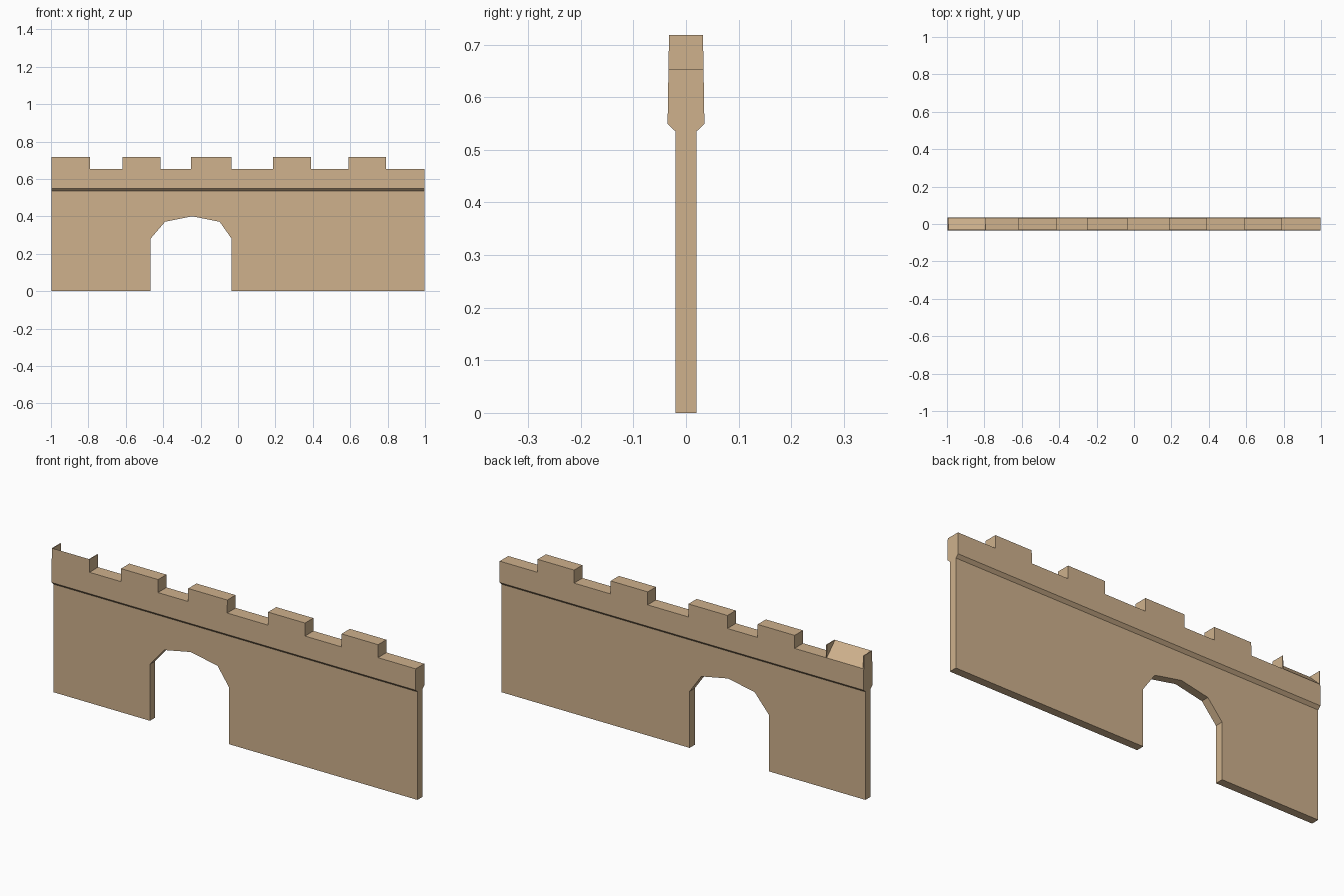
import bpy

if "Cube" in bpy.data.objects:
    bpy.data.objects.remove(bpy.data.objects["Cube"])

stone = bpy.data.materials.new("tan stone")
stone.diffuse_color = (0.62, 0.44, 0.265, 1)
stone.use_nodes = True
stone.node_tree.nodes["Principled BSDF"].inputs["Base Color"].default_value = stone.diffuse_color

L, R = -0.997, 0.997          # wall ends
PANEL_Y, LEDGE_Z0 = 0.02, 0.535
LEDGE_Z, SILL_Z, TOP_Z = 0.549, 0.654, 0.718


def make(name, verts, faces):
    mesh = bpy.data.meshes.new(name)
    mesh.from_pydata(verts, [], faces)
    mesh.materials.append(stone)
    obj = bpy.data.objects.new(name, mesh)
    bpy.context.collection.objects.link(obj)
    return obj


def parapet_y(z):
    """Half thickness of the parapet, tapering slightly upward."""
    return 0.035 - (z - LEDGE_Z) * 0.016


def slab(name, outline, half, skip=()):
    """Counter-clockwise x/z outline, thickened front to back; skip leaves edges open."""
    n = len(outline)
    verts = [(x, -half(z), z) for x, z in outline] + [(x, half(z), z) for x, z in outline]
    faces = [tuple(range(n)), tuple(range(2 * n - 1, n - 1, -1))]
    for i in range(n):
        if i not in skip:
            j = (i + 1) % n
            faces.append((i, i + n, j + n, j))
    return make(name, verts, faces)


# Lower wall with the faceted gateway arch
arch = [(-0.468, 0), (-0.468, 0.28), (-0.39, 0.371), (-0.245, 0.4),
        (-0.098, 0.371), (-0.034, 0.28), (-0.034, 0)]
wall = [(L, 0)] + arch + [(R, 0), (R, LEDGE_Z0), (L, LEDGE_Z0)]
slab("gate_wall", wall, lambda z: PANEL_Y, skip=(len(wall) - 2,))

# Sloping ledge under the parapet, on both sides
ledge_verts = [(x, s * y, z) for s in (-1, 1)
               for y, z in ((PANEL_Y, LEDGE_Z0), (0.035, LEDGE_Z)) for x in (L, R)]
make("ledge", ledge_verts, [(0, 2, 3, 1)[::-1], (4, 6, 7, 5), (0, 2, 6, 4), (1, 5, 7, 3)])

# Crenellated parapet
merlons = [(-0.618, -0.415), (-0.25, -0.036), (0.187, 0.39), (0.59, 0.79)]
crest = [(L, LEDGE_Z), (R, LEDGE_Z), (R, SILL_Z)]
for a, b in reversed(merlons):
    crest += [(b, SILL_Z), (b, TOP_Z), (a, TOP_Z), (a, SILL_Z)]
crest.append((L, SILL_Z))
slab("parapet", crest, parapet_y, skip=(0,))

# End merlon: full front and sides, inside sloping down to the back
a, b = L, -0.79
y0, y1 = parapet_y(SILL_Z), parapet_y(TOP_Z)
make("end_merlon",
     [(a, -y0, SILL_Z), (b, -y0, SILL_Z), (b, y0, SILL_Z), (a, y0, SILL_Z),
      (a, -y1, TOP_Z), (b, -y1, TOP_Z)],
     [(0, 1, 5, 4), (5, 2, 3, 4), (1, 2, 5), (0, 4, 3)])
for name, x0, x1 in (("left_cheek", a, a + 0.004), ("right_cheek", b - 0.004, b)):
    slab(name, [(x0, SILL_Z), (x1, SILL_Z), (x1, TOP_Z), (x0, TOP_Z)], parapet_y, skip=(0,))
